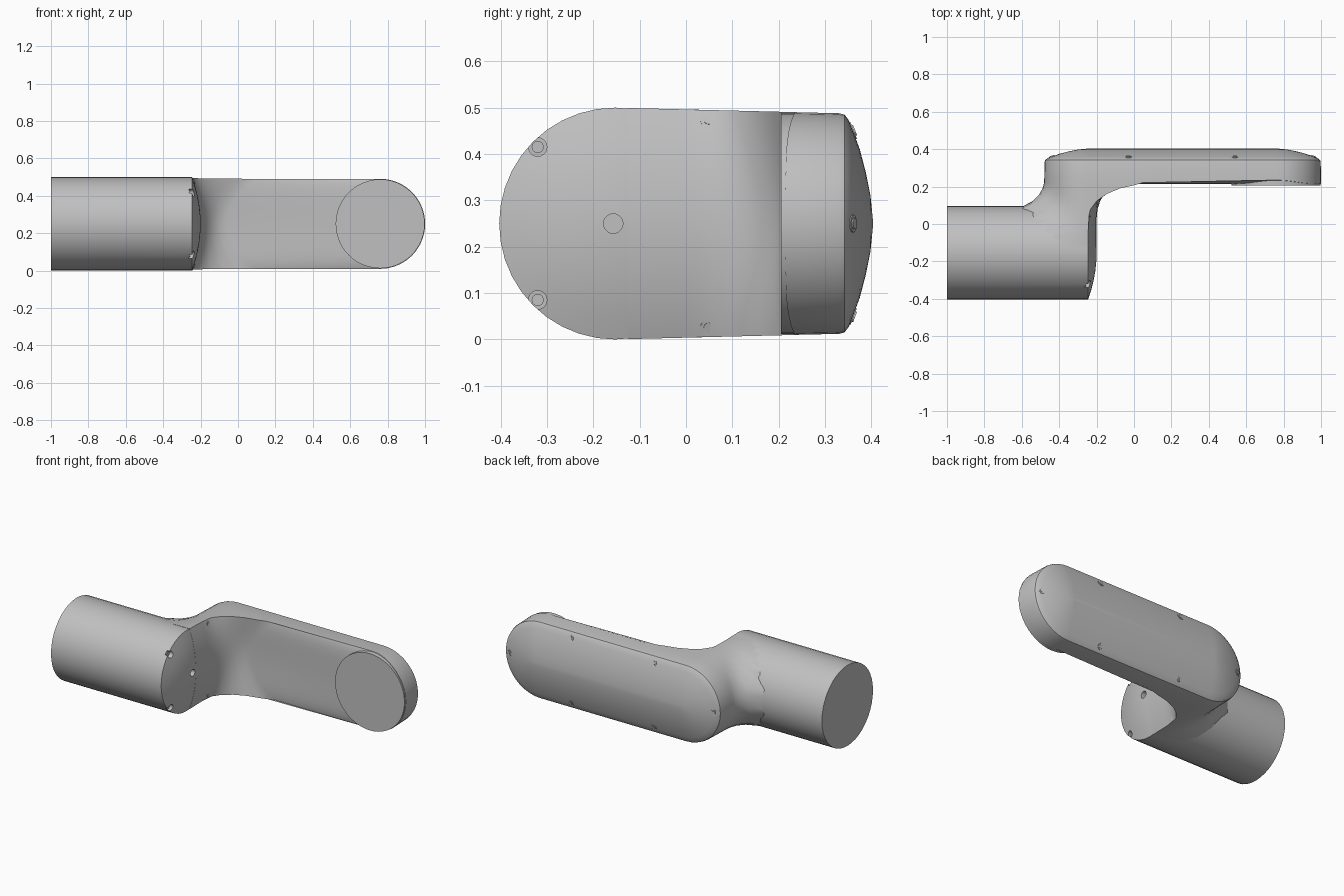
import bpy, bmesh, math
from mathutils import Matrix, Vector

if "Cube" in bpy.data.objects:
    bpy.data.objects.remove(bpy.data.objects["Cube"])

grey = bpy.data.materials.new("satin_grey")
grey.use_nodes = True
grey.diffuse_color = (0.53, 0.53, 0.53, 1)
grey.node_tree.nodes["Principled BSDF"].inputs["Base Color"].default_value = (0.53, 0.53, 0.53, 1)

AXIS_Y, MID_Z, TUBE_R = -0.153, 0.25, 0.25    # tube axis and radius
NEAR_X, FAR_X = -0.24, 0.76                   # centres of the arm's round ends
PANEL_Y = 0.215                               # inner face of the arm
STEPS = 20


def add_object(name, bm):
    mesh = bpy.data.meshes.new(name)
    bm.to_mesh(mesh)
    bm.free()
    mesh.materials.append(grey)
    obj = bpy.data.objects.new(name, mesh)
    bpy.context.collection.objects.link(obj)
    return obj


def loft(name, rings):
    """Skin a list of closed rings and cap both ends."""
    bm = bmesh.new()
    rows = [[bm.verts.new(p) for p in ring] for ring in rings]
    count = len(rows[0])
    for a, b in zip(rows, rows[1:]):
        for i in range(count):
            j = (i + 1) % count
            bm.faces.new((a[i], a[j], b[j], b[i]))
    bm.faces.new(rows[0])
    bm.faces.new(rows[-1])
    bmesh.ops.remove_doubles(bm, verts=bm.verts[:], dist=1e-5)
    bmesh.ops.recalc_face_normals(bm, faces=bm.faces[:])
    if bm.calc_volume(signed=True) < 0:
        bmesh.ops.reverse_faces(bm, faces=bm.faces[:])
    return add_object(name, bm)


def rod(name, start, direction, radius, length, sides=20):
    """Cylinder running from a start point along a direction."""
    d = Vector(direction).normalized()
    bm = bmesh.new()
    turn = d.to_track_quat('Z', 'Y').to_matrix().to_4x4()
    place = Matrix.Translation(Vector(start) + d * length / 2) @ turn
    bmesh.ops.create_cone(bm, cap_ends=True, segments=sides, radius1=radius,
                          radius2=radius, depth=length, matrix=place)
    return add_object(name, bm)


def tube_ring(x, r):
    n = STEPS * 2
    return [(x, AXIS_Y + r * math.cos(math.tau * i / n), MID_Z + r * math.sin(math.tau * i / n))
            for i in range(n)]


def half_height(y):
    return 0.25 - 0.025 * (y - AXIS_Y)


def near_x(y, h, r):
    """Round near end, flaring with a fillet where it meets the tube."""
    fillet = 0.14
    surface = AXIS_Y + math.sqrt(max(TUBE_R ** 2 - h * h, 0))
    d = min(max(y - surface, 0), fillet)
    flare = fillet - math.sqrt(fillet ** 2 - (fillet - d) ** 2)
    return NEAR_X - math.sqrt(max(r * r - h * h, 0)) - flare


def elbow_x(y, h, r):
    """Bowed end face that sweeps out into the arm's inner face."""
    k = (h / r) ** 2
    t = min(max((y - 0.03) / (PANEL_Y - 0.03), 0), 1)
    return -0.2 - 0.045 * k + (0.14 + 0.2 * k) * (1 - math.sqrt(1 - t * t))


def arm_x(y, h, r):
    return FAR_X + math.sqrt(max(r * r - h * h, 0))


def arm_ring(y, r, far_side, soften=False):
    angles = [math.pi * (i / STEPS - 0.5) for i in range(STEPS + 1)]
    heights = [r * math.sin(a) for a in angles]
    near = [(near_x(y, h, r), y, MID_Z + h) for h in heights]
    far = [(far_side(y, h, r), y + (0.02 * (abs(h) / r) ** 6 if soften else 0), MID_Z + h)
           for h in reversed(heights)]
    return near + far


# Tube with a domed end
profile = [(-1, TUBE_R), (-0.245, TUBE_R)]
profile += [(-0.2 - 0.045 * k * k, TUBE_R * k) for k in (0.8, 0.6, 0.4, 0.2, 0.05)]
tube = loft("tube_housing", [tube_ring(x, r) for x, r in profile])

# Elbow and long arm with domed back cover, as one skin
rings = [arm_ring(y, half_height(y), elbow_x) for y in (-0.125, -0.08, -0.04, 0, 0.03)]
for i in range(1, 7):
    y = 0.03 + (PANEL_Y - 0.03) * math.sin(math.radians(15 * i))
    rings.append(arm_ring(y, half_height(y), elbow_x, soften=i == 6))
rings.append(arm_ring(PANEL_Y, half_height(PANEL_Y), arm_x, soften=True))
for y, r in ((0.24, 0.24), (0.33, 0.238), (0.342, 0.235), (0.351, 0.223), (0.36, 0.2),
             (0.375, 0.16), (0.388, 0.11), (0.398, 0.06), (0.403, 0.01)):
    rings.append(arm_ring(y, r, arm_x))
arm = loft("elbow_and_arm", rings)

# Flat round joint seat at the far end
seat = rod("joint_seat", (FAR_X, 0.205, MID_Z), (0, 1, 0), 0.238, 0.1, 48)

# Screw pockets in the tube's domed end
screws = []
cutters = [rod("centre_pocket", (-0.235, -0.157, MID_Z), (1, 0, 0), 0.021, 0.1)]
for s in (-1, 1):
    z = MID_Z + s * 0.165
    cutters.append(rod("cap_pocket", (-0.262, -0.32, z), (1, 0, 0), 0.02, 0.1))
    screws.append(rod("cap_screw", (-0.268, -0.32, z), (1, 0, 0), 0.013, 0.012))


def seated_screw(name, point, normal):
    """Washer and head lying on a surface."""
    n = Vector(normal).normalized()
    start = Vector(point) - n * 0.01
    screws.append(rod(name + "_washer", start, n, 0.019, 0.012))
    screws.append(rod(name + "_head", start, n, 0.012, 0.015))


# Screws on the elbow's end face and around the back cover
for s in (-1, 1):
    seated_screw("elbow_screw", (-0.238, 0.05, MID_Z + s * 0.224), (1, 0, s * 0.34))
    for x in (-0.03, 0.54):
        seated_screw("cover_screw", (x, 0.36, MID_Z + s * 0.2), (0, 1, s * 0.38))
for x, s in ((NEAR_X - 0.2, -1), (FAR_X + 0.2, 1)):
    seated_screw("cover_end_screw", (x, 0.36, MID_Z), (s * 0.38, 1, 0))


def select_only(obj):
    bpy.ops.object.select_all(action='DESELECT')
    obj.select_set(True)
    bpy.context.view_layer.objects.active = obj


select_only(tube)
for cutter in cutters:
    mod = tube.modifiers.new("pocket", 'BOOLEAN')
    mod.operation = 'DIFFERENCE'
    mod.solver = 'EXACT'
    mod.object = cutter
    bpy.ops.object.modifier_apply(modifier=mod.name)
    bpy.data.objects.remove(cutter)

for obj in [tube, arm, seat] + screws:
    select_only(obj)
    bpy.ops.object.shade_smooth_by_angle(angle=math.radians(32))
